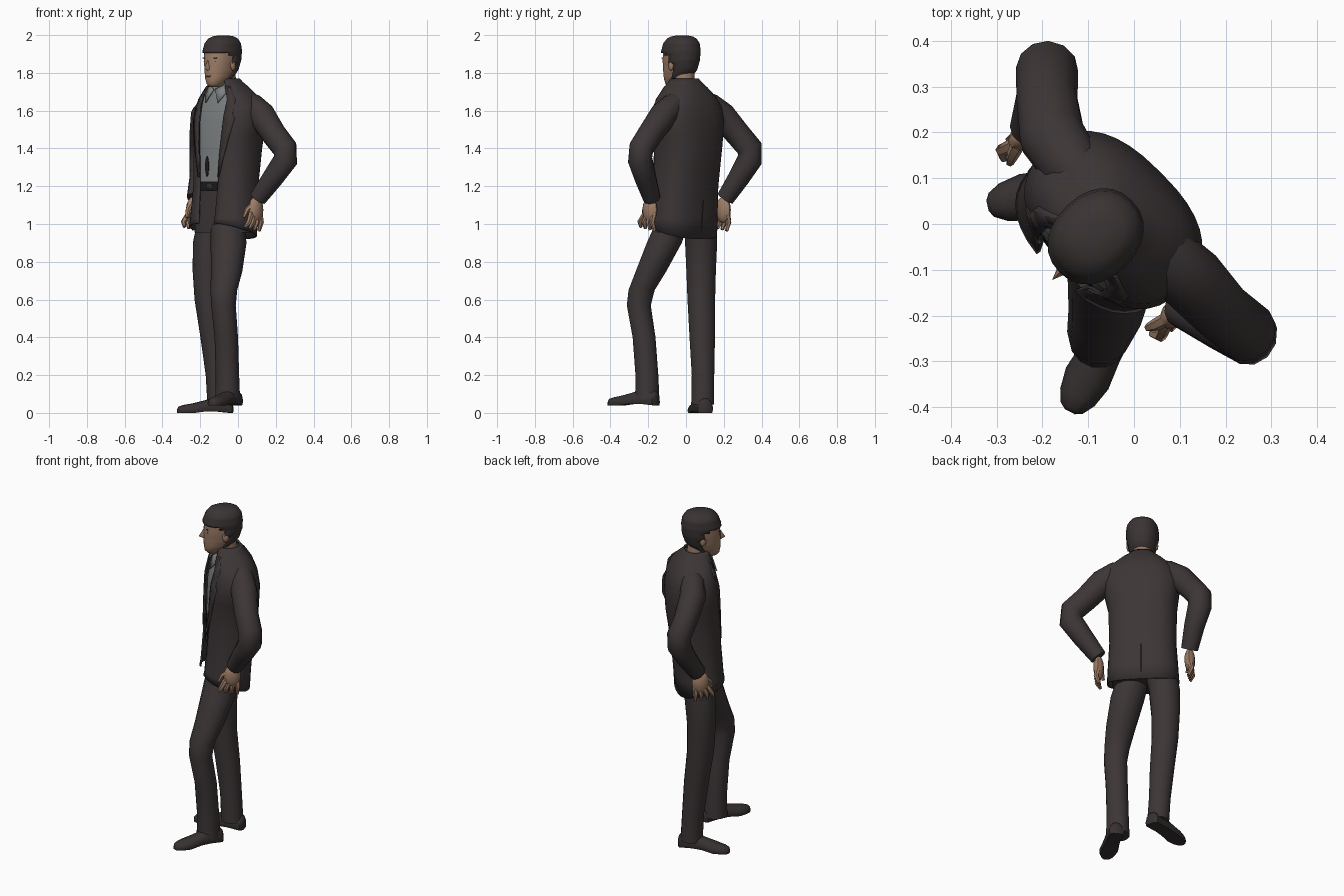
import bpy, bmesh, math
from mathutils import Vector

if "Cube" in bpy.data.objects:
    bpy.data.objects.remove(bpy.data.objects["Cube"])


def material(name, r, g, b):
    m = bpy.data.materials.new(name)
    m.diffuse_color = (r, g, b, 1)
    m.use_nodes = True
    node = m.node_tree.nodes["Principled BSDF"]
    node.inputs["Base Color"].default_value = (r, g, b, 1)
    node.inputs["Roughness"].default_value = 0.9
    return m


SUIT = material("charcoal suit", 0.046, 0.036, 0.037)
SHIRT = material("grey shirt", 0.215, 0.228, 0.23)
SKIN = material("skin", 0.34, 0.205, 0.135)
HAIR = material("dark hair", 0.042, 0.033, 0.033)
SHOE = material("brown black shoe", 0.038, 0.03, 0.03)
DARK = material("black trim", 0.012, 0.01, 0.01)
LIPS = material("lips", 0.23, 0.11, 0.08)

S = math.sqrt(0.5)
TAU = math.tau


def P(u, w, z):
    """Body frame (left, forward, up) to world; the man faces diagonally."""
    return Vector(((u - w) * S, (-u - w) * S, z))


def finish(name, bm, mat, angle=50):
    bmesh.ops.recalc_face_normals(bm, faces=bm.faces)
    me = bpy.data.meshes.new(name)
    bm.to_mesh(me)
    bm.free()
    me.materials.append(mat)
    ob = bpy.data.objects.new(name, me)
    bpy.context.collection.objects.link(ob)
    bpy.ops.object.select_all(action="DESELECT")
    ob.select_set(True)
    bpy.context.view_layer.objects.active = ob
    bpy.ops.object.shade_smooth_by_angle(angle=math.radians(angle))
    return ob


def loft(name, rings, mat, closed=True, keep=None):
    bm = bmesh.new()
    vs = [[bm.verts.new(p) for p in r] for r in rings]
    n = len(vs[0])
    for a, b in zip(vs, vs[1:]):
        for i in range(n if closed else n - 1):
            j = (i + 1) % n
            bm.faces.new((a[i], a[j], b[j], b[i]))
    if closed:
        bm.faces.new(vs[0])
        bm.faces.new(vs[-1])
    if keep:
        drop = [f for f in bm.faces if not keep(f.calc_center_median())]
        bmesh.ops.delete(bm, geom=drop, context="FACES")
    return finish(name, bm, mat)


def tube(name, path, mat, sides=12, level=False):
    """Round limb through (x, y, z, radius) points, its rings carried along without twist."""
    pts = [Vector(p[:3]) for p in path]
    last = Vector((0, 0, 1)) if level else pts[1] - pts[0]
    q = last.to_track_quat("Z", "Y")
    rings = []
    for i, p in enumerate(pts):
        if not level:
            d = pts[min(i + 1, len(pts) - 1)] - pts[max(i - 1, 0)]
            q = last.rotation_difference(d) @ q
            last = d
        r = path[i][3]
        rings.append([p + q @ Vector((r * math.cos(TAU * k / sides), r * math.sin(TAU * k / sides), 0))
                      for k in range(sides)])
    return loft(name, rings, mat)


def ball(name, centre, size, mat):
    bm = bmesh.new()
    bmesh.ops.create_uvsphere(bm, u_segments=10, v_segments=8, radius=1)
    for v in bm.verts:
        v.co = P(*[c + s * k for c, s, k in zip(centre, size, v.co)])
    return finish(name, bm, mat)


def blend(rows, z):
    for a, b in zip(rows, rows[1:]):
        if z <= b[0]:
            f = max(0, (z - a[0]) / (b[0] - a[0]))
            return [p + (q - p) * f for p, q in zip(a, b)][1:]
    return rows[-1][1:]


def section(rows, z, t, grow=0.0, power=2.0):
    """Point on a superellipse section; t = 0 faces forward."""
    u, w, a, b = blend(rows, z)
    s, c = math.sin(t), math.cos(t)
    e = 2 / power
    return (u + math.copysign(abs(s) ** e, s) * (a + grow),
            w + math.copysign(abs(c) ** e, c) * (b + grow))


# Torso profile: height, left, forward, half width, half depth
BODY = [(0.86, -.045, .06, .17, .10), (0.96, -.045, .067, .195, .128), (1.2, -.045, .047, .18, .13),
        (1.4, -.045, .03, .184, .142), (1.54, -.038, .026, .208, .142), (1.62, -.036, .026, .196, .13),
        (1.67, -.036, .03, .165, .114), (1.72, -.038, .04, .115, .092), (1.75, -.04, .048, .08, .074),
        (1.768, -.04, .05, .066, .064)]
POWER = 2.5
GAP = [(0.9, .055), (1.2, .068), (1.4, .08), (1.5, .09), (1.68, .095), (1.765, .04)]


def edge(z):
    a = blend(BODY, z)[2]
    return math.asin(min(0.95, blend(GAP, z)[0] / a) ** (POWER / 2))


def body(z, t, grow=0.0):
    return P(*section(BODY, z, t, grow, POWER), z)


def band(name, heights, grow, mat, n=28):
    return loft(name, [[body(z, TAU * i / n, grow) for i in range(n)] for z in heights], mat)


# Open jacket with a hem that dips at the back
rings = []
for z in (.962, 1.03, 1.1, 1.2, 1.3, 1.4, 1.48, 1.54, 1.58, 1.62, 1.645, 1.67, 1.695, 1.72, 1.75, 1.768):
    t0 = edge(z)
    row = []
    for i in range(33):
        t = t0 + (TAU - 2 * t0) * i / 32
        p = body(z, t)
        p.z += 0.042 * math.cos(t) * (z < 0.97)
        row.append(p)
    rings.append(row)
jacket = loft("jacket", rings, SUIT, closed=False)
mod = jacket.modifiers.new("cloth", "SOLIDIFY")
mod.thickness, mod.offset = 0.01, 0

# Lapels lie along both front edges
for side, label in ((1, "left"), (-1, "right")):
    rows = []
    for z, wide in ((1.25, .02), (1.36, .14), (1.46, .24), (1.56, .36), (1.58, .26), (1.66, .32), (1.73, .35)):
        t0 = edge(z)
        rows.append([body(z, side * (t0 - .02), .008), body(z, side * (t0 + wide), .009)])
    lapel = loft(label + "_lapel", rows, SUIT, closed=False)
    lapel.modifiers.new("cloth", "SOLIDIFY").thickness = 0.007

# Shirt, belt and trouser top inside the jacket
band("shirt", (1.2, 1.3, 1.4, 1.54, 1.62, 1.67, 1.72, 1.75), -0.012, SHIRT)
band("belt", (1.175, 1.225), -0.009, DARK)
band("trouser_top", (0.955, 1.0, 1.1, 1.2), -0.022, SUIT)
ball("belt_buckle", (-.045, .167, 1.2), (.02, .006, .017), SHOE)
ball("shirt_mark", (-.068, .164, 1.305), (.014, .005, .055), DARK)
vent = [[body(z, math.pi + d, .008) for d in (-.012, .012)] for z in (.96, 1.13)]
loft("back_vent", vent, DARK, closed=False)

# Shirt collar with two pointed tips
loft("shirt_collar", [[P(-.04 + r * math.sin(t), .057 + r * math.cos(t), z - .008 * math.cos(t))
                       for t in [TAU * i / 20 for i in range(20)]]
                      for z, r in ((1.68, .08), (1.73, .068), (1.755, .061))], SHIRT)
for side, label in ((1, "left"), (-1, "right")):
    loft(label + "_collar_tip",
         [[P(-.04 + side * .005, .134, 1.712), P(-.04 + side * .068, .106, 1.74)],
          [P(-.04 + side * .045, .155, 1.64), P(-.04 + side * .075, .125, 1.69)]],
         SHIRT, closed=False).modifiers.new("cloth", "SOLIDIFY").thickness = 0.006

# Arms with hands on hips
ARMS = {"left": [(.02, -.01, 1.66, .045), (.07, -.065, 1.63, .066), (.125, -.12, 1.575, .074),
                 (.19, -.19, 1.475, .067), (.248, -.237, 1.4, .067), (.252, -.243, 1.34, .066),
                 (.185, -.215, 1.245, .058), (.105, -.18, 1.135, .047)],
        "right": [(-.09, .07, 1.665, .045), (-.135, .125, 1.63, .066), (-.178, .19, 1.575, .073),
                  (-.19, .275, 1.475, .067), (-.19, .338, 1.4, .068), (-.19, .338, 1.34, .066),
                  (-.2, .28, 1.245, .057), (-.225, .208, 1.135, .047)]}
for label, path in ARMS.items():
    tube(label + "_sleeve", path, SUIT)
    x, y, z, r = path[-1]
    u, w = (x - y) * S, -(x + y) * S
    out = 1 if label == "left" else -1
    ball(label + "_palm", (u, w + .015, z - .06), (.03, .048, .07), SKIN)
    for k in range(4):
        a = w - .014 + .021 * k
        path = [(u, a, z - .08, .016), (u + out * .012, a + .01 * k, z - .125, .014),
                (u - out * .005, a + .013 * k, z - .172 + .007 * k, .009)]
        tube(f"{label}_finger_{k + 1}", [(*P(*p[:3]), p[3]) for p in path], SKIN, 6)
    path = [(u, w + .03, z - .03, .017), (u - out * .012, w + .068, z - .06, .014),
            (u - out * .02, w + .085, z - .1, .009)]
    tube(label + "_thumb", [(*P(*p[:3]), p[3]) for p in path], SKIN, 6)

# Trouser legs
LEGS = {"left": [(-.055, -.075, 1.0, .09), (-.05, -.115, .9, .095), (-.06, -.185, .75, .083),
                 (-.075, -.235, .65, .071), (-.077, -.25, .57, .065), (-.062, -.222, .4, .062),
                 (-.056, -.207, .2, .062), (-.055, -.205, .07, .066)],
        "right": [(-.13, .075, 1.0, .088), (-.152, .08, .9, .087), (-.16, .08, .75, .08),
                  (-.155, .081, .6, .075), (-.13, .086, .4, .069), (-.11, .09, .2, .061),
                  (-.10, .088, .045, .062)]}
for label, path in LEGS.items():
    tube(label + "_trouser_leg", path, SUIT, 14, level=True)

# Shoes: position along the foot, half width, top height
LAST = [(0, .025, .06), (.04, .043, .075), (.3, .045, .085), (.5, .046, .066),
        (.72, .052, .05), (.88, .042, .042), (.97, .027, .034), (1, .012, .024)]
for label, heel, toe in (("left", (-.005, -.15, .04), (-.14, -.41, .04)),
                         ("right", (-.03, .105, 0), (-.32, .04, 0))):
    a, b = Vector(heel), Vector(toe)
    d = (b - a).normalized()
    across = Vector((-d.y, d.x, 0))
    rings = []
    for f, half, top in LAST:
        floor = .008 if .3 <= f < .6 else 0
        shape = ((-.85, 0), (-1, .3), (-.8, .75), (-.35, 1), (.35, 1), (.8, .75), (1, .3), (.85, 0))
        rings.append([a.lerp(b, f) + across * half * s + Vector((0, 0, floor + (top - floor) * h))
                      for s, h in shape])
    loft(label + "_shoe", rings, SHOE)

# Head, neck and hair cap
HEAD = [(1.725, -.04, .13, .025, .035), (1.74, -.04, .124, .04, .055), (1.77, -.04, .108, .058, .076),
        (1.81, -.04, .09, .07, .095), (1.86, -.04, .082, .079, .103), (1.91, -.04, .078, .083, .102),
        (1.95, -.04, .074, .077, .092), (1.975, -.04, .072, .062, .073), (1.987, -.04, .07, .042, .05),
        (1.993, -.04, .07, .012, .015)]


def head_rings(lo, hi, grow, lift=0, n=24):
    zs = sorted({r[0] for r in HEAD} | {lo + .015 * i for i in range(int((hi - lo) / .015))})
    return [[P(*section(HEAD, z, TAU * i / n, grow, 2.2), z + lift) for i in range(n)] for z in zs if z >= lo]


def is_hair(p):
    w = -(p.x + p.y) * S
    front = (w - blend(HEAD, p.z)[1]) / .1
    return p.z > 1.91 or (front < .4 and p.z > 1.885) or (front < .1 and p.z > 1.84) \
        or (front < -.25 and p.z > 1.765)


loft("head", head_rings(1.725, 1.99, 0), SKIN)
hair = loft("hair", head_rings(1.75, 1.99, .009, .006), HAIR, keep=is_hair)
hair.modifiers.new("thickness", "SOLIDIFY").thickness = 0.008
tube("neck", [(*P(-.04, .045, 1.68), .06), (*P(-.04, .055, 1.75), .056), (*P(-.04, .06, 1.81), .058)], SKIN, 16)

# Face
loft("nose", [[P(-.04 + s * half, w, z) for s, w in ((-1, .165), (0, tip), (1, .165))]
              for z, half, tip in ((1.872, .007, .184), (1.845, .012, .201), (1.825, .019, .213), (1.813, .014, .19))],
     SKIN)
ball("mouth", (-.04, .18, 1.783), (.022, .006, .005), LIPS)
ball("chin", (-.04, .158, 1.747), (.025, .022, .02), SKIN)
for side, label in ((1, "left"), (-1, "right")):
    ball(label + "_eye", (-.04 + side * .034, .17, 1.861), (.012, .005, .004), DARK)
    ball(label + "_eyebrow", (-.04 + side * .035, .171, 1.879), (.019, .006, .004), HAIR)
    ball(label + "_ear", (-.04 + side * .078, .075, 1.84), (.01, .018, .028), SKIN)
